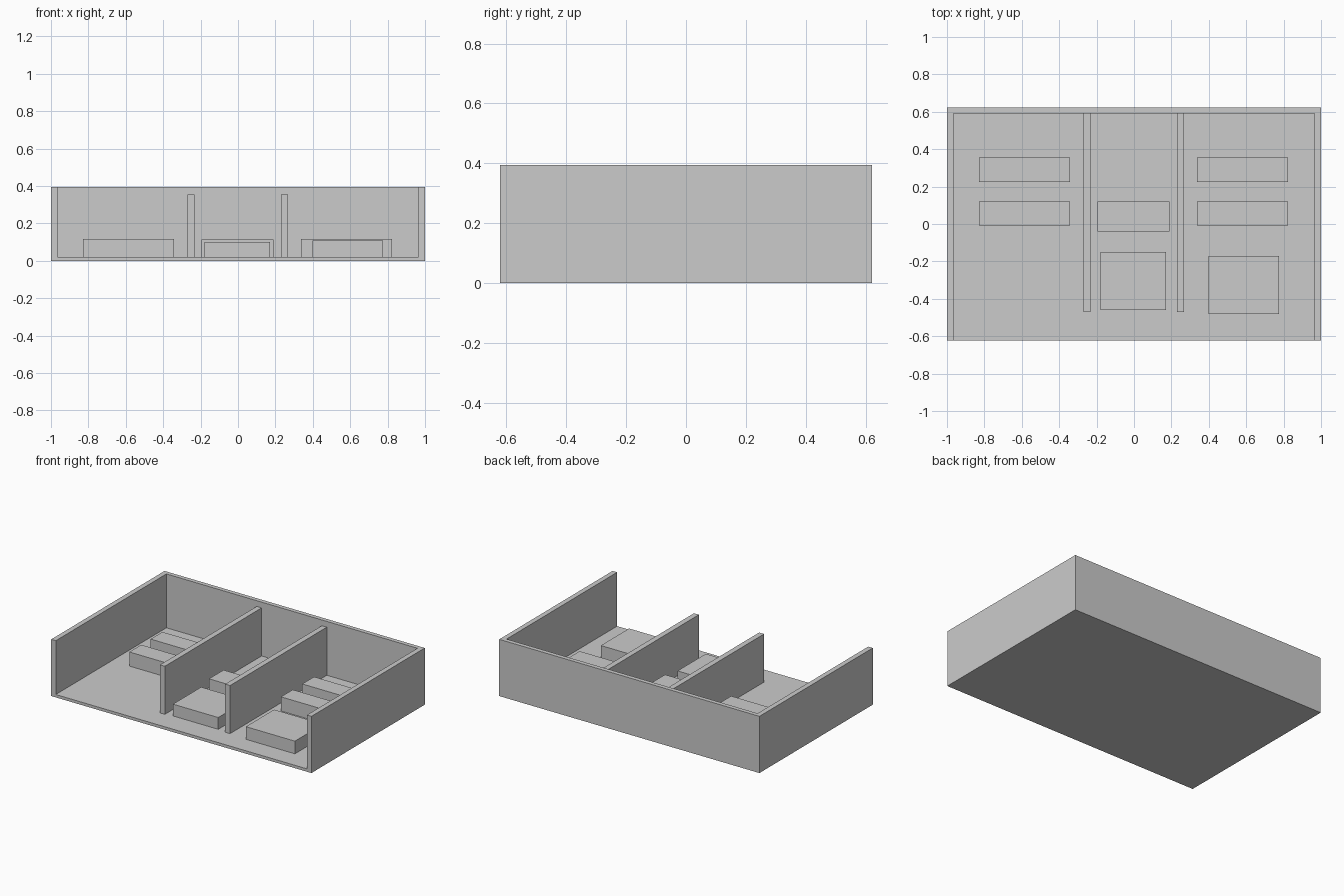
import bpy, bmesh

if "Cube" in bpy.data.objects:
    bpy.data.objects.remove(bpy.data.objects["Cube"])

FLOOR = 0.02
TOP = 0.394
X, Y, T = 1.0, 0.622, 0.035


def extrude_profile(name, points, z0, z1):
    """Extrude a flat outline from z0 up to z1."""
    bm = bmesh.new()
    face = bm.faces.new([bm.verts.new((x, y, z0)) for x, y in points])
    out = bmesh.ops.extrude_face_region(bm, geom=[face])
    verts = [g for g in out["geom"] if isinstance(g, bmesh.types.BMVert)]
    bmesh.ops.translate(bm, verts=verts, vec=(0, 0, z1 - z0))
    bmesh.ops.recalc_face_normals(bm, faces=bm.faces)
    mesh = bpy.data.meshes.new(name)
    bm.to_mesh(mesh)
    bm.free()
    obj = bpy.data.objects.new(name, mesh)
    bpy.context.collection.objects.link(obj)
    return obj


def box(name, x0, x1, y0, y1, z0, z1):
    return extrude_profile(name, [(x0, y0), (x1, y0), (x1, y1), (x0, y1)], z0, z1)


# Floor slab
box("floor", -X, X, -Y, Y, 0, FLOOR)

# U-shaped outer wall, open at the front
yb = Y - 0.03
extrude_profile("outer_wall", [
    (-X, -Y), (-X + T, -Y), (-X + T, yb), (X - T, yb),
    (X - T, -Y), (X, -Y), (X, Y), (-X, Y)], FLOOR, TOP)

# Two lower dividing walls
for side, x in (("left", -0.252), ("right", 0.249)):
    box(f"divider_{side}", x - 0.019, x + 0.019, -0.47, yb, FLOOR, 0.354)

# Paired low blocks in the side bays
for side, x in (("left", -0.585), ("right", 0.58)):
    for row, y in (("front", 0.056), ("back", 0.29)):
        box(f"bench_{side}_{row}", x - 0.244, x + 0.244,
            y - 0.065, y + 0.065, FLOOR, 0.118)

# Middle bay blocks and right front block
box("bench_middle", -0.195, 0.189, -0.04, 0.12, FLOOR, 0.113)
box("platform_middle", -0.178, 0.17, -0.46, -0.15, FLOOR, 0.102)
box("platform_right", 0.398, 0.775, -0.482, -0.172, FLOOR, 0.108)
